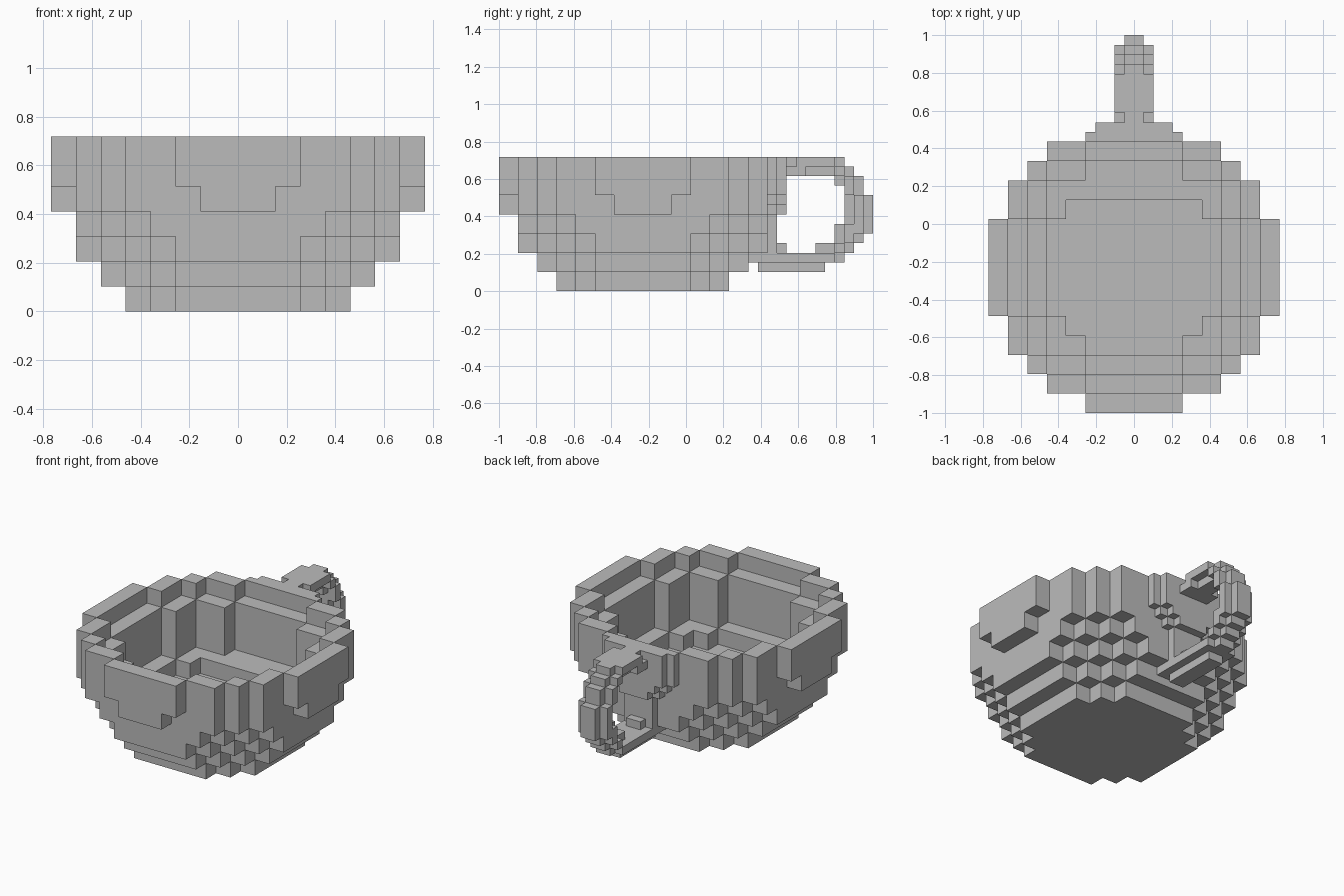
import bpy
import bmesh
from mathutils import Vector

H = 2 / 39          # fine block size, used by the handle
V = 2 * H           # coarse block size, used by the bowl

cube = bpy.data.objects.get("Cube")
if cube:
    bpy.data.objects.remove(cube, do_unlink=True)

grey = bpy.data.materials.new("plain grey")
grey.use_nodes = True
grey.diffuse_color = (0.5, 0.5, 0.5, 1)
grey.node_tree.nodes["Principled BSDF"].inputs["Base Color"].default_value = (0.5, 0.5, 0.5, 1)


def block_object(name, cells, size, origin):
    """Skin a set of grid cells with only the faces that are exposed."""
    bm = bmesh.new()
    corners = {}

    def vert(p):
        if p not in corners:
            corners[p] = bm.verts.new(origin + Vector(p) * size)
        return corners[p]

    for cell in cells:
        for axis in range(3):
            for side in (0, 1):
                near = list(cell)
                near[axis] += 2 * side - 1
                if tuple(near) in cells:
                    continue
                u, w = (axis + 1) % 3, (axis + 2) % 3
                loop = []
                for du, dw in ((0, 0), (1, 0), (1, 1), (0, 1)):
                    p = list(cell)
                    p[axis] += side
                    p[u] += du
                    p[w] += dw
                    loop.append(vert(tuple(p)))
                bm.faces.new(loop if side else loop[::-1])
    mesh = bpy.data.meshes.new(name)
    bm.to_mesh(mesh)
    bm.free()
    mesh.materials.append(grey)
    obj = bpy.data.objects.new(name, mesh)
    bpy.context.collection.objects.link(obj)


def disc(reach, diagonal):
    """Stepped round layer: limited along each axis and along the diagonal."""
    span = range(-reach, reach + 1)
    return {(x, y) for x in span for y in span if abs(x) + abs(y) <= diagonal}


def bulged(core, reach, half):
    """Add a shallow bulge of the given half width on all four sides."""
    extra = set()
    for t in range(-half, half + 1):
        extra |= {(t, reach), (t, -reach), (reach, t), (-reach, t)}
    return core | extra


# Bowl: outer layers, from the foot to the rim
wide = disc(6, 10)
layers = [disc(4, 6), disc(5, 7), disc(6, 8), disc(6, 9),
          bulged(wide, 7, 1), bulged(wide, 7, 2), bulged(wide, 7, 2)]

# Hollow: floor recess, main cavity and wider rim opening
recess = {(x, y) for x, y in disc(4, 6) if y < 4}
cavity = bulged(disc(4, 8), 5, 2)
opening = bulged(disc(5, 9), 6, 2)
hollows = [set(), set(), recess, cavity, cavity, cavity, opening]

bowl = set()
for z, (outer, inner) in enumerate(zip(layers, hollows)):
    bowl |= {(x, y, z) for x, y in outer - inner if y < 7}
block_object("bowl", bowl, V, Vector((-V / 2, -1 + 7 * V, 0)))


def bars(specs):
    """Cells of bars given as half width, y start, y end, z start, z end."""
    return {(x, y, z) for half, y0, y1, z0, z1 in specs
            for x in range(-half, half) for y in range(y0, y1) for z in range(z0, z1)}


# Back wall patch where the handle joins the bowl
patch = bars([(5, 28, 29, 10, 14), (4, 28, 29, 9, 10), (3, 28, 29, 8, 9),
              (2, 28, 29, 4, 8), (4, 29, 30, 10, 14), (3, 29, 30, 9, 10),
              (2, 29, 30, 8, 9)])
block_object("handle_mount", patch, H, Vector((0, -1, 0)))

# Handle: top arm, outer curve, bottom arm
handle = bars([
    (1, 30, 36, 13, 14), (2, 31, 35, 13, 14),
    (2, 30, 32, 12, 13), (1, 32, 37, 12, 13), (2, 35, 36, 12, 13),
    (1, 35, 38, 11, 12), (2, 36, 37, 10, 12), (1, 37, 38, 10, 11),
    (1, 36, 39, 6, 10), (2, 37, 38, 6, 10),
    (1, 35, 37, 5, 7), (2, 36, 37, 5, 7), (1, 37, 38, 5, 6),
    (1, 33, 37, 4, 5), (2, 35, 36, 4, 5),
    (2, 26, 35, 3, 4), (1, 35, 36, 3, 4),
    (1, 27, 34, 2, 3), (1, 29, 30, 4, 5)])
block_object("handle", handle, H, Vector((0, -1, 0)))
